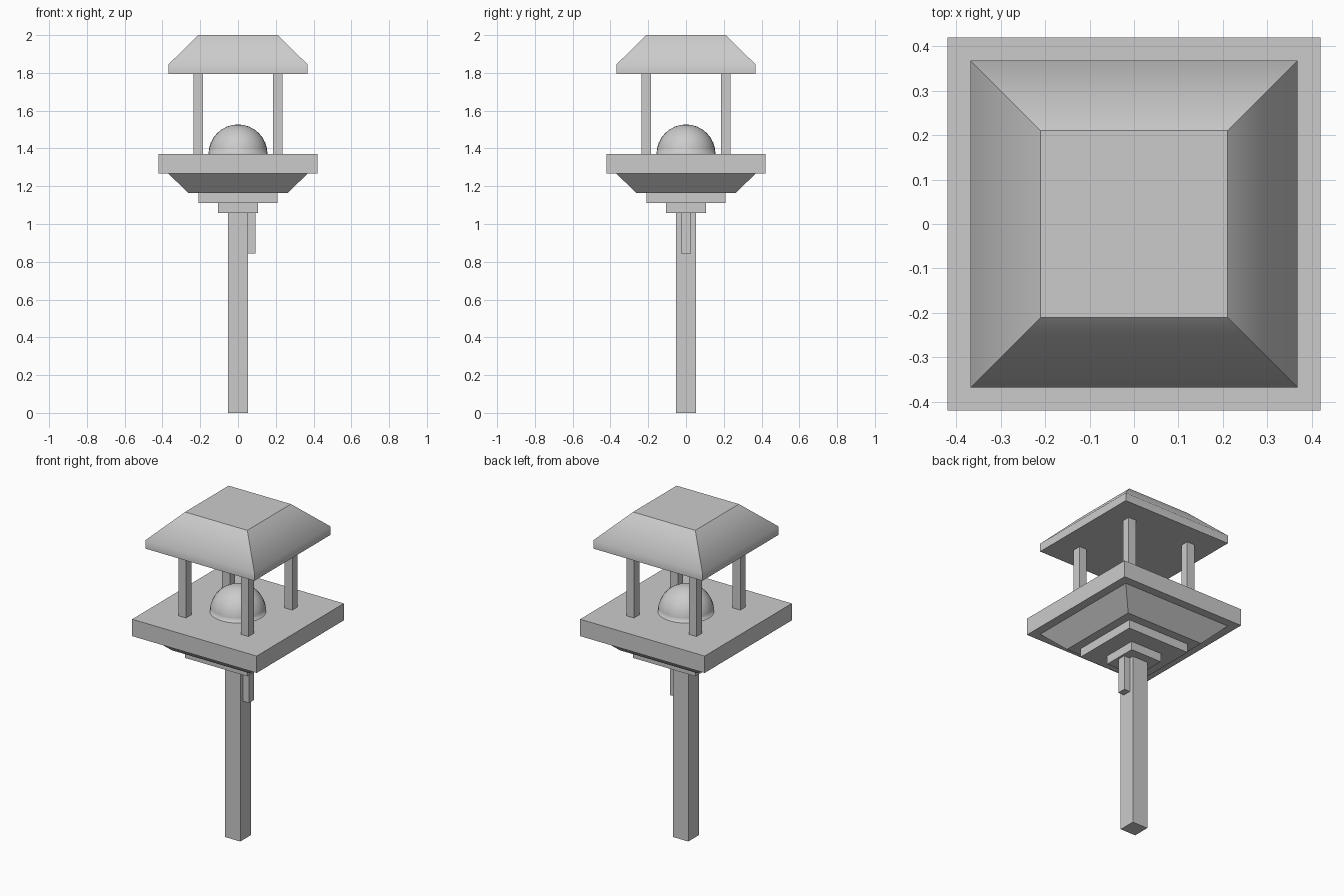
import bpy, bmesh

if "Cube" in bpy.data.objects:
    bpy.data.objects.remove(bpy.data.objects["Cube"])


def square_stack(name, levels, smooth_level=None):
    """Square solid lofted through (half width, z) levels, bottom to top."""
    bm = bmesh.new()
    rings = [[bm.verts.new((sx * h, sy * h, z))
              for sx, sy in ((-1, -1), (1, -1), (1, 1), (-1, 1))] for h, z in levels]
    bm.faces.new(rings[0][::-1])
    bm.faces.new(rings[-1])
    for a, b in zip(rings, rings[1:]):
        for i in range(4):
            j = (i + 1) % 4
            bm.faces.new((a[i], a[j], b[j], b[i]))
    # only the chosen ring of edges is shaded smooth
    if smooth_level is not None:
        soft = set(rings[smooth_level])
        for f in bm.faces:
            f.smooth = True
        for e in bm.edges:
            e.smooth = all(v in soft for v in e.verts)
    return finish(name, bm)


def finish(name, bm):
    mesh = bpy.data.meshes.new(name)
    bm.to_mesh(mesh)
    bm.free()
    ob = bpy.data.objects.new(name, mesh)
    bpy.context.collection.objects.link(ob)
    return ob


def box(name, x, y, half, z0, z1):
    ob = square_stack(name, [(half, z0), (half, z1)])
    ob.location = (x, y, 0)
    return ob


# Pole and side switch box
box("pole", 0, 0, 0.052, 0, 1.058)
side_block = box("side_block", 0.0705, 0, 0.0255, 0.845, 1.058)
side_block.scale.x = 0.042 / 0.051

# Stepped supports, flared underside and platform
box("lower_step", 0, 0, 0.105, 1.058, 1.11)
box("upper_step", 0, 0, 0.21, 1.11, 1.163)
square_stack("flared_base", [(0.263, 1.163), (0.368, 1.267)])
box("platform", 0, 0, 0.42, 1.267, 1.37)

# Corner posts
for sx, side in ((-1, "left"), (1, "right")):
    for sy, end in ((-1, "front"), (1, "back")):
        box(f"{end}_{side}_post", sx * 0.211, sy * 0.211, 0.0255, 1.37, 1.795)

# Dome lamp: upper half of a sphere, closed below
bm = bmesh.new()
bmesh.ops.create_uvsphere(bm, u_segments=32, v_segments=16, radius=0.156)
bmesh.ops.bisect_plane(bm, geom=bm.verts[:] + bm.edges[:] + bm.faces[:],
                       plane_co=(0, 0, 0), plane_no=(0, 0, 1), clear_inner=True)
bmesh.ops.holes_fill(bm, edges=[e for e in bm.edges if e.is_boundary], sides=0)
bmesh.ops.recalc_face_normals(bm, faces=bm.faces[:])
for f in bm.faces:
    f.smooth = True
finish("dome", bm).location.z = 1.371

# Hipped roof with a soft eave edge
square_stack("roof", [(0.368, 1.795), (0.368, 1.845), (0.21, 2.0)], smooth_level=1)
